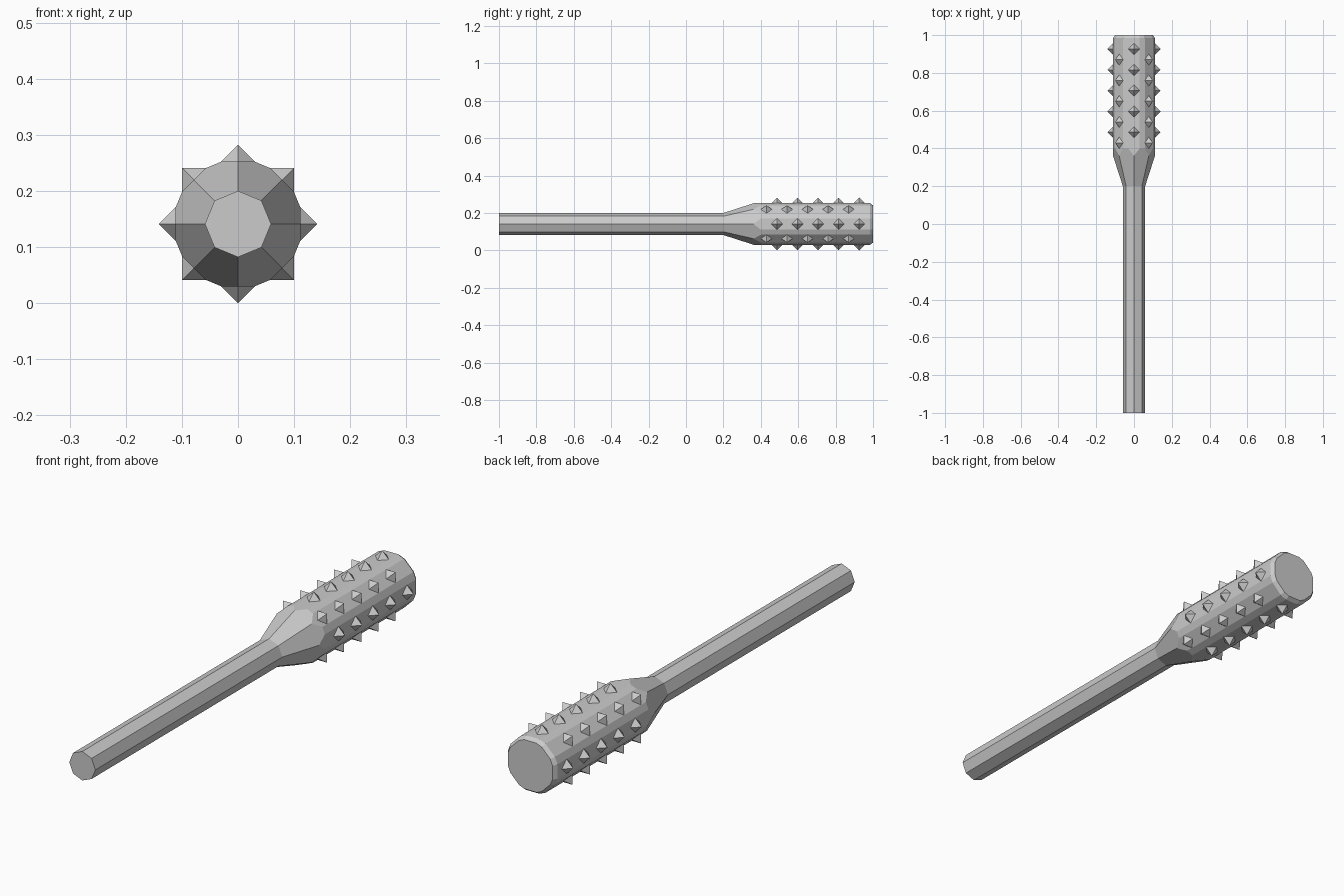
import bpy, bmesh, math
from mathutils import Matrix, Vector

if "Cube" in bpy.data.objects:
    bpy.data.objects.remove(bpy.data.objects["Cube"])

CZ = 0.141            # height of the club's long axis
R_HANDLE = 0.059
FLAT, CORNER = 0.111, 0.114   # distance of wide flats and narrow corner strips
TIP = 0.141


def finish(bm, name):
    bmesh.ops.recalc_face_normals(bm, faces=bm.faces)
    mesh = bpy.data.meshes.new(name)
    bm.to_mesh(mesh)
    bm.free()
    ob = bpy.data.objects.new(name, mesh)
    ob.location.z = CZ
    bpy.context.collection.objects.link(ob)
    return ob


def radial(angle):
    return Vector((math.cos(angle), 0, math.sin(angle)))


def cut(bm, point, normal):
    """Slice off everything beyond a plane and cap the opening."""
    geom = bm.verts[:] + bm.edges[:] + bm.faces[:]
    bmesh.ops.bisect_plane(bm, geom=geom, dist=1e-6, plane_co=point,
                           plane_no=normal.normalized(), clear_outer=True)
    rim = [e for e in bm.edges if e.is_boundary]
    if rim:
        bmesh.ops.holes_fill(bm, edges=rim, sides=0)


# Handle: octagonal rod
bm = bmesh.new()
bmesh.ops.create_cone(bm, cap_ends=True, segments=8, radius1=R_HANDLE,
                      radius2=R_HANDLE, depth=1.2,
                      matrix=Matrix.Translation((0, -0.4, 0))
                      @ Matrix.Rotation(math.pi / 2, 4, 'X'))
finish(bm, "handle")

# Head: block carved into a bevelled octagon with a tapered neck
bm = bmesh.new()
bmesh.ops.create_cube(bm, size=1, matrix=Matrix.Translation((0, 0.6, 0))
                      @ Matrix.Diagonal((0.4, 0.8, 0.4, 1)))
Y = Vector((0, 1, 0))
for i in range(16):
    d = radial(i * math.pi / 8)
    cut(bm, d * (CORNER if i % 2 else FLAT), d)
for i in range(16):
    d = radial(i * math.pi / 8)
    # chamfer around the end
    r = (CORNER if i % 2 else FLAT) - 0.011
    cut(bm, d * r + Y, d * 0.016 + Y * 0.011)
    # neck taper, creased in line with the handle edges
    if i % 2:
        c = math.cos(math.pi / 8)
        cut(bm, d * R_HANDLE * c + Y * 0.2, d - Y * 0.322 * c)
finish(bm, "head")

# Spikes: eight staggered rows of small pyramids
bm = bmesh.new()
for row in range(8):
    d = radial(row * math.pi / 4)
    start = 0.43 if row % 2 else 0.486
    turn = Matrix.Rotation(math.pi / 2 - row * math.pi / 4, 4, 'Y')
    turn = Matrix((d.cross(Y), Y, d)).transposed().to_4x4()
    for k in range(5):
        pos = d * (FLAT + TIP) / 2 + Y * (start + 0.11 * k)
        bmesh.ops.create_cone(bm, cap_ends=True, segments=4, radius1=0.03,
                              radius2=0, depth=TIP - FLAT,
                              matrix=Matrix.Translation(pos) @ turn)
bmesh.ops.remove_doubles(bm, verts=bm.verts, dist=1e-5)
finish(bm, "spikes")
